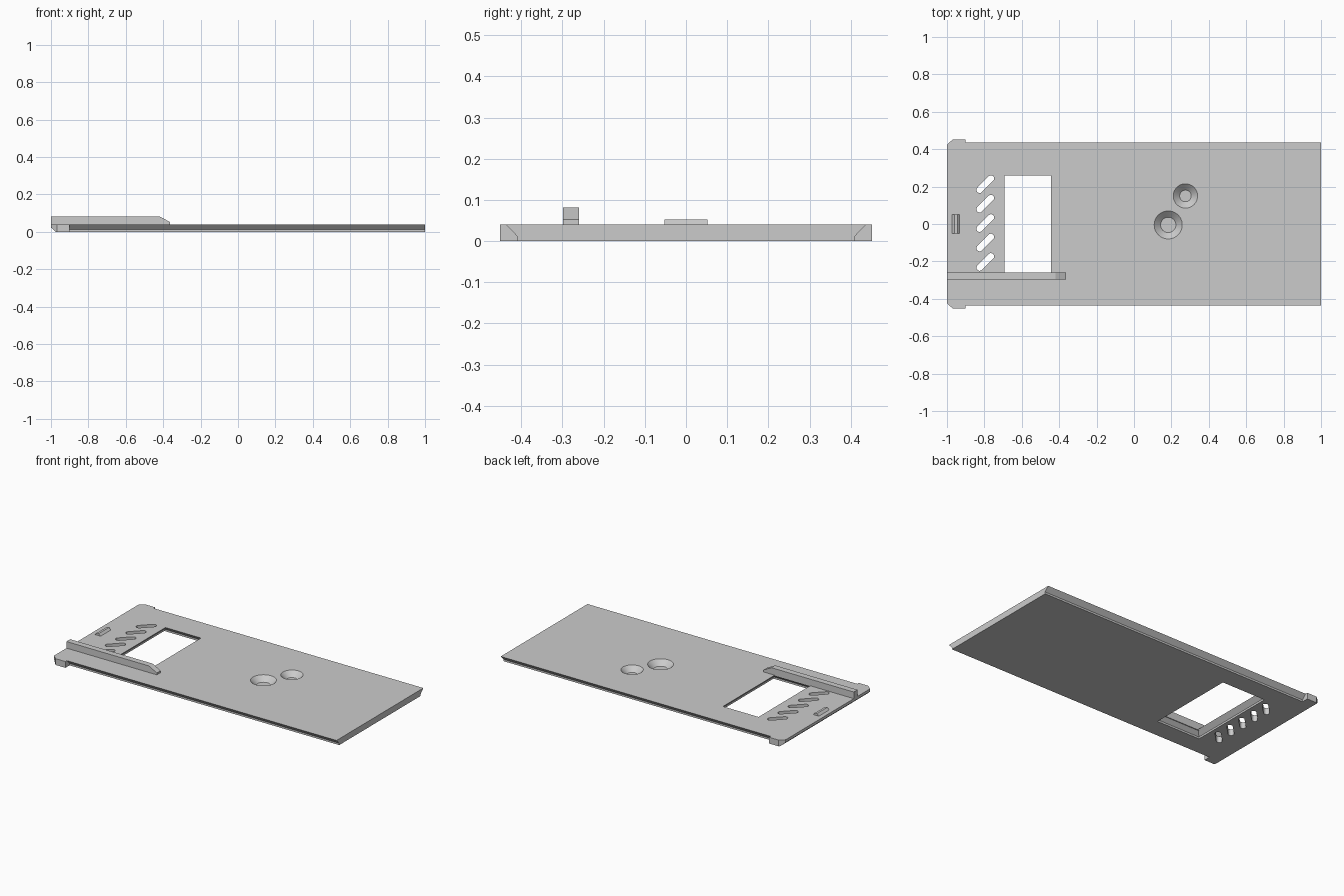
import bpy, bmesh, math
from mathutils import Vector, Matrix

cube = bpy.data.objects.get("Cube")
if cube:
    bpy.data.objects.remove(cube, do_unlink=True)

grey = bpy.data.materials.new("light grey plastic")
grey.use_nodes = True
grey.diffuse_color = (0.6, 0.6, 0.6, 1)
grey.node_tree.nodes["Principled BSDF"].inputs["Base Color"].default_value = (0.6, 0.6, 0.6, 1)


def loft(name, rings, cutter=False):
    """Closed solid through rings of equal point count."""
    bm = bmesh.new()
    loops = [[bm.verts.new(p) for p in ring] for ring in rings]
    n = len(loops[0])
    for a, b in zip(loops, loops[1:]):
        for i in range(n):
            j = (i + 1) % n
            bm.faces.new((a[i], a[j], b[j], b[i]))
    bm.faces.new(loops[0])
    bm.faces.new(loops[-1])
    bmesh.ops.recalc_face_normals(bm, faces=bm.faces)
    mesh = bpy.data.meshes.new(name)
    bm.to_mesh(mesh)
    bm.free()
    mesh.materials.append(grey)
    ob = bpy.data.objects.new(name, mesh)
    bpy.context.collection.objects.link(ob)
    ob.hide_render = cutter
    return ob


def along_x(name, profile, x0, x1, **kw):
    return loft(name, [[(x, y, z) for y, z in profile] for x in (x0, x1)], **kw)


def along_y(name, profile, y0, y1, **kw):
    return loft(name, [[(x, y, z) for x, z in profile] for y in (y0, y1)], **kw)


def combine(ob, other, operation):
    """Boolean with a helper solid, applied at once."""
    mod = ob.modifiers.new(operation, "BOOLEAN")
    mod.operation, mod.object, mod.solver = operation, other, "EXACT"
    graph = bpy.context.evaluated_depsgraph_get()
    mesh = bpy.data.meshes.new_from_object(ob.evaluated_get(graph))
    ob.modifiers.clear()
    ob.data = mesh
    bpy.data.objects.remove(other, do_unlink=True)


T = 0.04  # plate thickness

# Plate with undercut long sides
half = [(0.41, 0), (0.41, 0.012), (0.437, T)]
plate = along_x("cover_plate", half + [(-y, z) for y, z in reversed(half)], -0.95, 1)

# Wider end with a tab on each side
side = [(-0.9, 0.452), (-0.968, 0.452), (-1, 0.425)]
outline = side + [(x, -y) for x, y in reversed(side)]
combine(plate, loft("tab_end", [[(x, y, z) for x, y in outline] for z in (0, T)]), "UNION")

# Bevel under the tab end
combine(plate, along_y("end_bevel", [(-1.05, 0.068), (-1.05, -0.05), (-0.92, -0.05)],
                       -0.6, 0.6, cutter=True), "DIFFERENCE")


# Window, flared underneath
def window_ring(grow, z):
    x0, x1, y = -0.693 - grow, -0.443 + grow, 0.26 + grow
    return [(x0, -y, z), (x1, -y, z), (x1, y, z), (x0, y, z)]


combine(plate, loft("window_cut", [window_ring(0, 0.06), window_ring(0, T), window_ring(0.028, 0.012),
                                   window_ring(0.028, -0.02)], cutter=True), "DIFFERENCE")

# Slanted vent slots with round ends
for k in range(5):
    centre = Vector((-0.795, 0.005 + (k - 2) * 0.104, 0))
    turn = Matrix.Rotation(math.radians(45), 3, "Z")
    shape = []
    for i in range(18):
        end = 1 if i < 9 else -1
        a = math.radians(-90 + 180 * (i % 9) / 8 + (0 if end > 0 else 180))
        shape.append(centre + turn @ Vector((end * 0.043 + 0.017 * math.cos(a), 0.017 * math.sin(a), 0)))
    combine(plate, loft("slot_cut", [[p + Vector((0, 0, z)) for p in shape] for z in (-0.02, 0.06)],
                        cutter=True), "DIFFERENCE")

# Blind conical recesses
for cx, cy, top, floor in ((0.183, -0.005, 0.075, 0.041), (0.275, 0.15, 0.065, 0.031)):
    rings = []
    for r, z in ((floor, 0.008), (top, T), (top, 0.06)):
        rings.append([(cx + r * math.cos(i * math.tau / 48), cy + r * math.sin(i * math.tau / 48), z)
                      for i in range(48)])
    combine(plate, loft("recess_cut", rings, cutter=True), "DIFFERENCE")

# Guide rail with a sloped end
along_y("guide_rail", [(-1, T - 0.005), (-1, 0.082), (-0.42, 0.082), (-0.363, 0.052),
                       (-0.363, T - 0.005)], -0.298, -0.26)

# Small latch ridge
along_y("latch_ridge", [(-0.972, T - 0.003), (-0.972, T), (-0.959, 0.053), (-0.945, 0.053),
                        (-0.932, T), (-0.932, T - 0.003)], -0.052, 0.052)

# Smooth the round recesses, keep edges crisp
bpy.ops.object.select_all(action="DESELECT")
plate.select_set(True)
bpy.context.view_layer.objects.active = plate
bpy.ops.object.shade_smooth_by_angle(angle=math.radians(30))
